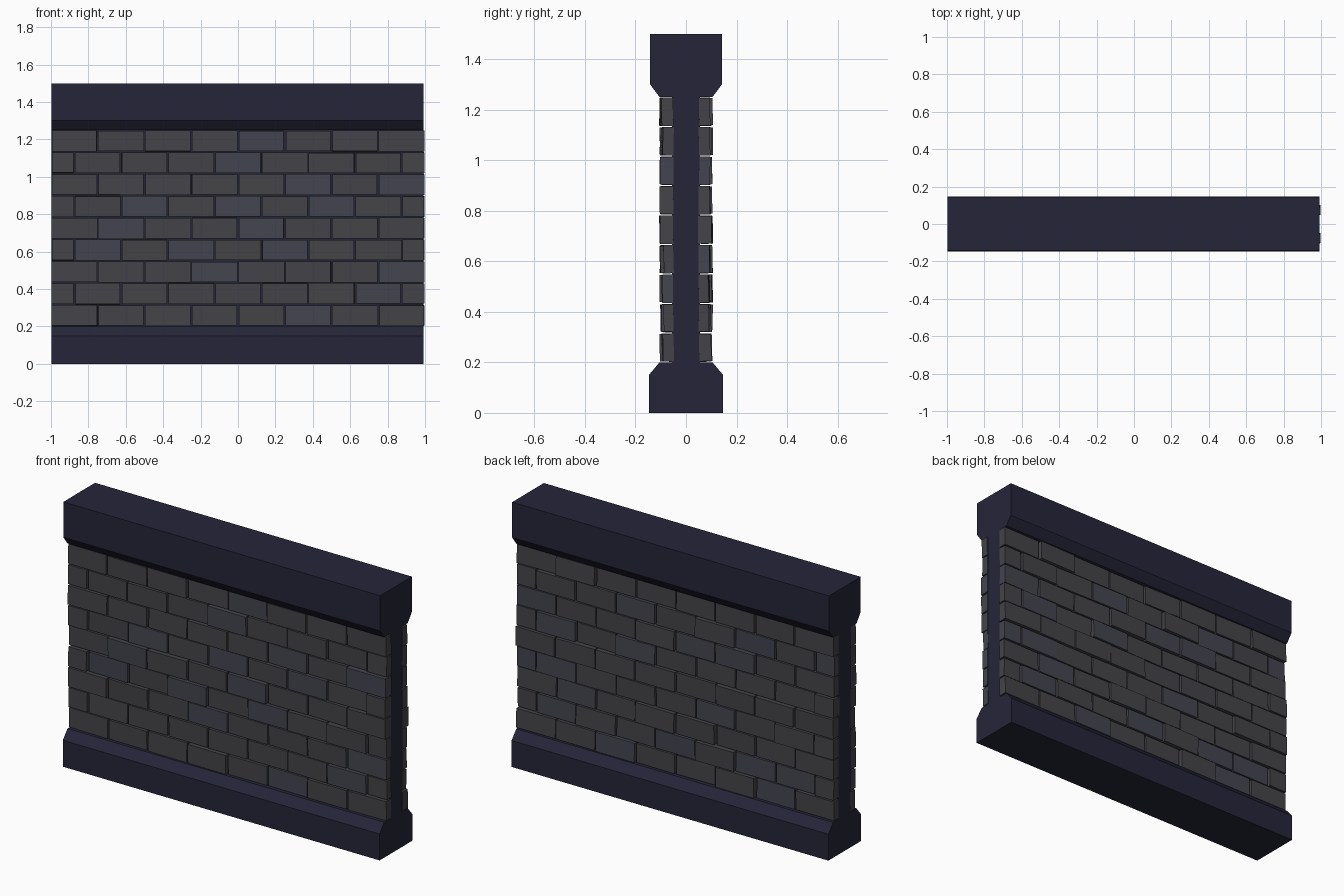
import bpy, bmesh, random
from mathutils import Matrix, Vector

if "Cube" in bpy.data.objects:
    bpy.data.objects.remove(bpy.data.objects["Cube"])

random.seed(4)


def material(name, rgb):
    m = bpy.data.materials.new(name)
    m.diffuse_color = (*rgb, 1)
    m.use_nodes = True
    m.node_tree.nodes["Principled BSDF"].inputs["Base Color"].default_value = m.diffuse_color
    return m


navy = material("dark_navy_stone", (0.0185, 0.0185, 0.041))
grey = material("grey_brick", (0.058, 0.058, 0.066))
blue = material("blue_grey_brick", (0.058, 0.058, 0.080))


def finish(name, bm, mats):
    bmesh.ops.recalc_face_normals(bm, faces=bm.faces)
    me = bpy.data.meshes.new(name)
    bm.to_mesh(me)
    bm.free()
    for m in mats:
        me.materials.append(m)
    ob = bpy.data.objects.new(name, me)
    bpy.context.collection.objects.link(ob)


# Footing, core and coping: one mirrored half profile (y, z) extruded along x
half = [(0.147, 0), (0.147, 0.15), (0.105, 0.2), (0.055, 0.2),
        (0.055, 1.25), (0.105, 1.25), (0.142, 1.3), (0.142, 1.5)]
profile = half + [(-y, z) for y, z in reversed(half)]
bm = bmesh.new()
face = bm.faces.new([bm.verts.new((-0.997, y, z)) for y, z in profile])
ext = bmesh.ops.extrude_face_region(bm, geom=[face])
bmesh.ops.translate(bm, vec=(1.989, 0, 0),
                    verts=[v for v in ext["geom"] if isinstance(v, bmesh.types.BMVert)])
finish("wall_frame", bm, [navy])

# Brick faces: staggered rows, slightly uneven in depth, tilt and position
ROWS, W, Z0, Z1 = 9, 0.25, 0.2, 1.25
H = (Z1 - Z0) / ROWS
# blue-grey bricks on the front, as (row from bottom, column)
front_blue = {(8, 4), (7, 4), (5, 2), (5, 6), (2, 3), (2, 7), (1, 7), (3, 1),
              (3, 3), (3, 5), (4, 1), (4, 4), (6, 5), (6, 7), (5, 4), (0, 5)}


def brick_face(name, side):
    bm = bmesh.new()
    for r in range(ROWS):
        edges = [-1 + W * i for i in range(9)]
        if r % 2:
            edges = [-1] + [e + W / 2 for e in edges[:-1]] + [1]
        for c, (a, b) in enumerate(zip(edges, edges[1:])):
            depth = random.uniform(0.088, 0.104)
            gap = random.uniform(0.004, 0.012)
            size = Vector((b - a - gap, depth - 0.05, H - random.uniform(0.004, 0.010)))
            pos = Vector(((a + b) / 2, side * (depth + 0.05) / 2, Z0 + H * (r + 0.5)))
            tilt = (Matrix.Rotation(random.uniform(-0.03, 0.03), 4, 'X')
                    @ Matrix.Rotation(random.uniform(-0.02, 0.02), 4, 'Z'))
            mat = Matrix.Translation(pos) @ tilt @ Matrix.Diagonal((*size, 1))
            new = bmesh.ops.create_cube(bm, size=1, matrix=mat)["verts"]
            is_blue = (r, c) in front_blue if side < 0 else random.random() < 0.25
            for f in {f for v in new for f in v.link_faces}:
                f.material_index = int(is_blue)
    finish(name, bm, [grey, blue])


brick_face("front_bricks", -1)
brick_face("back_bricks", 1)
